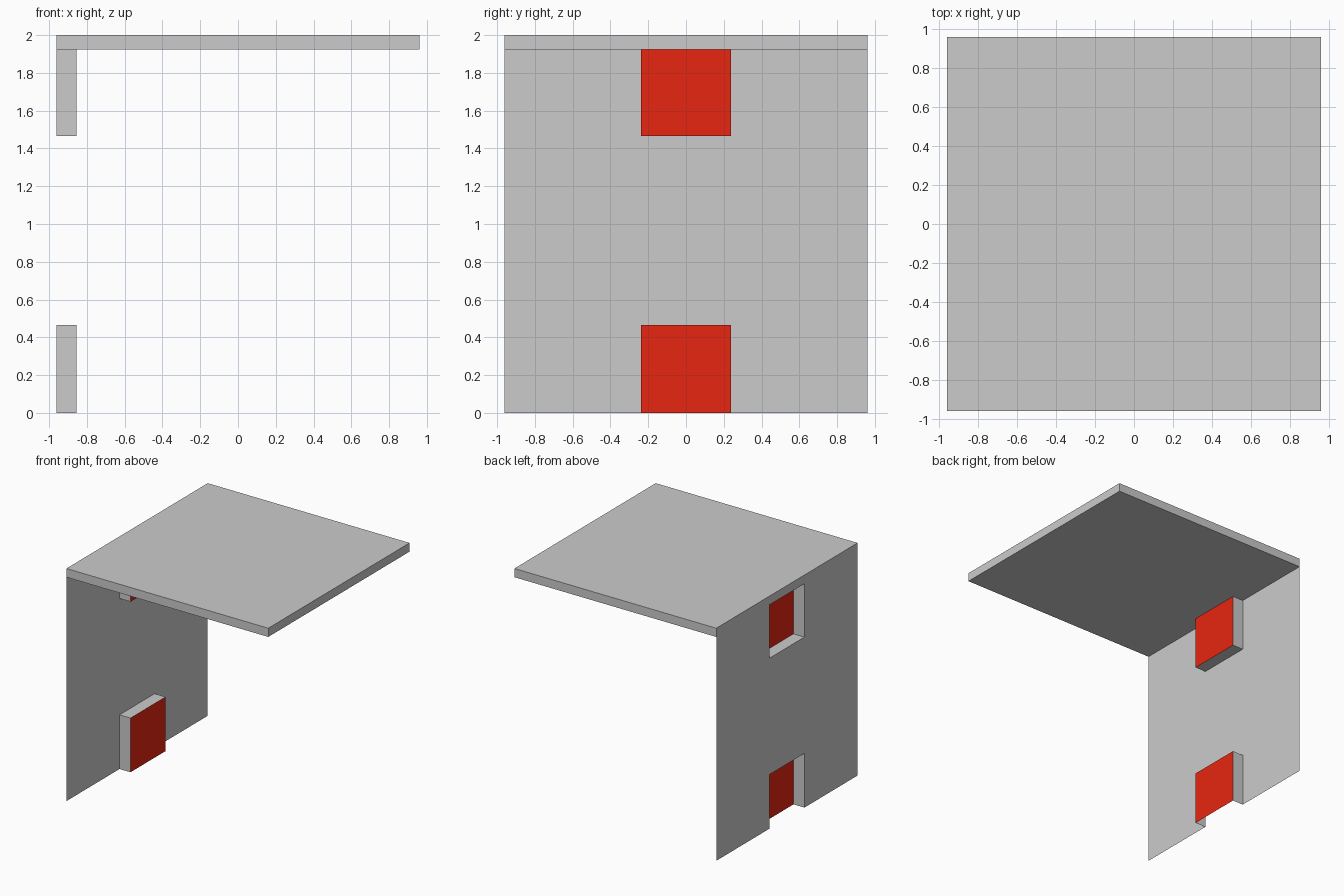
import bpy
import bmesh

if "Cube" in bpy.data.objects:
    bpy.data.objects.remove(bpy.data.objects["Cube"])

HALF, THICK, TOP = 0.96, 0.075, 2.0
UNDER = TOP - THICK
BACK, FACE = -HALF, -0.856      # wall plane and raised panel plane
W = 0.238                       # half width of the raised panels
LOW, HIGH = 0.466, 1.466        # lower panel top, upper panel bottom


def sheet(name, quads, material=None):
    """Object made from a welded set of quads."""
    bm = bmesh.new()
    for quad in quads:
        bm.faces.new([bm.verts.new(p) for p in quad])
    bmesh.ops.remove_doubles(bm, verts=bm.verts, dist=1e-5)
    mesh = bpy.data.meshes.new(name)
    bm.to_mesh(mesh)
    bm.free()
    obj = bpy.data.objects.new(name, mesh)
    bpy.context.collection.objects.link(obj)
    if material:
        mesh.materials.append(material)
    return obj


def x_quad(x, y0, y1, z0, z1):
    return [(x, y0, z0), (x, y1, z0), (x, y1, z1), (x, y0, z1)]


def y_quad(y, z0, z1):
    quad = [(BACK, y, z0), (FACE, y, z0), (FACE, y, z1), (BACK, y, z1)]
    return quad if y < 0 else quad[::-1]


def ledge(z):
    return [(BACK, -W, z), (FACE, -W, z), (FACE, W, z), (BACK, W, z)]


# Flat top slab
bpy.ops.mesh.primitive_cube_add(size=1, location=(0, 0, TOP - THICK / 2))
slab = bpy.context.object
slab.name = "top_slab"
slab.scale = (2 * HALF, 2 * HALF, THICK)

# Thin side wall with two openings pressed inward
zs = [0, LOW, HIGH, UNDER]
wall = [x_quad(BACK, -W, W, LOW, HIGH)]
for z0, z1 in zip(zs, zs[1:]):
    wall += [x_quad(BACK, -HALF, -W, z0, z1), x_quad(BACK, W, HALF, z0, z1)]
for z0, z1 in ((0, LOW), (HIGH, UNDER)):
    wall += [y_quad(-W, z0, z1), y_quad(W, z0, z1)]
# Lower pocket is closed above, upper pocket is closed below
wall += [ledge(LOW), ledge(HIGH)[::-1]]
sheet("side_wall", wall)

# Red faces of the raised panels
red = bpy.data.materials.new("red")
red.diffuse_color = (0.8, 0.019, 0.005, 1)
red.use_nodes = True
red.node_tree.nodes["Principled BSDF"].inputs["Base Color"].default_value = red.diffuse_color
sheet("lower_red_panel", [x_quad(FACE, -W, W, 0, LOW)], red)
sheet("upper_red_panel", [x_quad(FACE, -W, W, HIGH, UNDER)], red)
